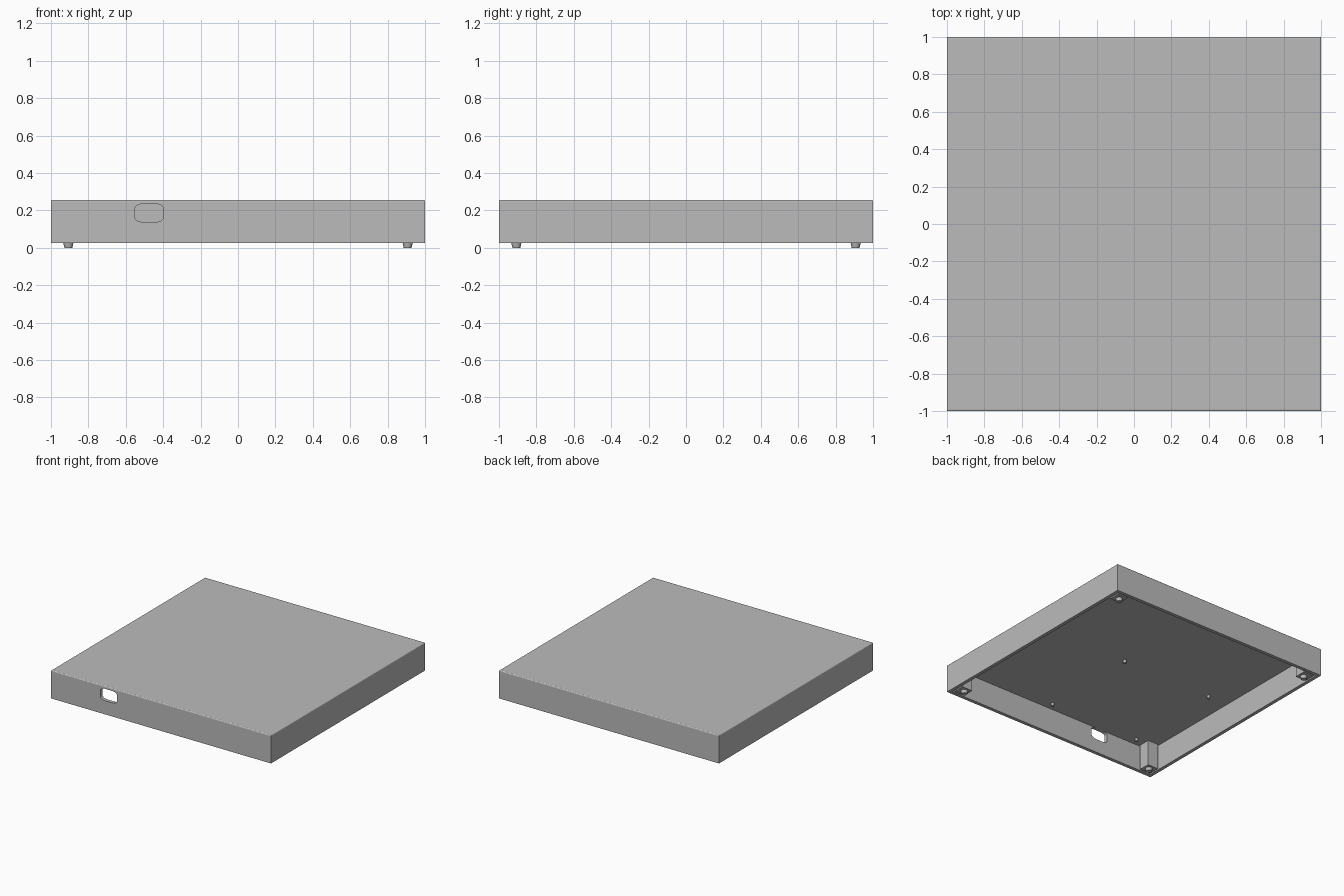
import bpy, bmesh, math
from mathutils import Matrix

default = bpy.data.objects.get("Cube")
if default:
    bpy.data.objects.remove(default, do_unlink=True)

BASE, TOP, CEILING = 0.025, 0.256, 0.235
INNER, POST = 0.96, 0.865

grey = bpy.data.materials.new("plain grey")
grey.use_nodes = True
grey.diffuse_color = (0.5, 0.5, 0.5, 1)
grey.node_tree.nodes["Principled BSDF"].inputs["Base Color"].default_value = grey.diffuse_color


def finish(name, bm):
    bmesh.ops.recalc_face_normals(bm, faces=bm.faces[:])
    mesh = bpy.data.meshes.new(name)
    bm.to_mesh(mesh)
    bm.free()
    mesh.materials.append(grey)
    obj = bpy.data.objects.new(name, mesh)
    bpy.context.collection.objects.link(obj)
    return obj


def box(bm, x0, x1, y0, y1, z0, z1):
    place = Matrix.Translation(((x0 + x1) / 2, (y0 + y1) / 2, (z0 + z1) / 2))
    size = Matrix.Diagonal((abs(x1 - x0), abs(y1 - y0), z1 - z0, 1))
    bmesh.ops.create_cube(bm, size=1, matrix=place @ size)


def cone(name, x, y, z0, z1, r0, r1):
    bm = bmesh.new()
    bmesh.ops.create_cone(bm, cap_ends=True, segments=24, radius1=r0, radius2=r1,
                          depth=z1 - z0, matrix=Matrix.Translation((x, y, (z0 + z1) / 2)))
    obj = finish(name, bm)
    bpy.ops.object.select_all(action='DESELECT')
    obj.select_set(True)
    bpy.context.view_layer.objects.active = obj
    bpy.ops.object.shade_smooth_by_angle(angle=math.radians(35))
    return obj


# Hollow case, open underneath, with a softened top edge
bm = bmesh.new()
box(bm, -1, 1, -1, 1, BASE, TOP)
bottom = min(bm.faces, key=lambda f: f.calc_center_median().z)
bmesh.ops.inset_individual(bm, faces=[bottom], thickness=1 - INNER)
cavity = bmesh.ops.extrude_discrete_faces(bm, faces=[bottom])["faces"][0]
for v in cavity.verts:
    v.co.z = CEILING
rim = [e for e in bm.edges if all(v.co.z > TOP - 0.001 for v in e.verts)]
bmesh.ops.bevel(bm, geom=rim, offset=0.008, segments=3, profile=0.5, affect='EDGES')
case = finish("case", bm)

# Rounded cable opening through the front wall
bm = bmesh.new()
outline = []
for i in range(32):
    a = (i + 0.5) * math.tau / 32
    cx = math.copysign(0.03, math.cos(a))
    cz = math.copysign(0.024, math.sin(a))
    outline.append(bm.verts.new((-0.475 + cx + 0.046 * math.cos(a), -1.1,
                                 0.186 + cz + 0.025 * math.sin(a))))
face = bm.faces.new(outline)
grown = bmesh.ops.extrude_face_region(bm, geom=[face])["geom"]
bmesh.ops.translate(bm, vec=(0, 0.2, 0),
                    verts=[g for g in grown if isinstance(g, bmesh.types.BMVert)])
cutter = finish("opening_cutter", bm)
cut = case.modifiers.new("cable opening", 'BOOLEAN')
cut.object = cutter
cut.solver = 'EXACT'
bpy.context.view_layer.objects.active = case
bpy.ops.object.modifier_apply(modifier=cut.name)
bpy.data.objects.remove(cutter, do_unlink=True)

# Corner posts and tapered feet
for side, sx in (("left", 1), ("right", -1)):
    for end, sy in (("front", -1), ("back", 1)):
        bm = bmesh.new()
        box(bm, sx * POST, sx * INNER, sy * POST, sy * INNER, BASE, CEILING)
        finish(f"{end}_{side}_post", bm)
        cone(f"{end}_{side}_foot", sx * 0.907, sy * 0.907, 0, BASE, 0.021, 0.027)

# Four mounting pegs under the lid
for x in (-0.78, 0.045):
    for y in (-0.9, -0.055):
        cone("mounting_peg", x, y, 0.21, CEILING, 0.012, 0.012)
